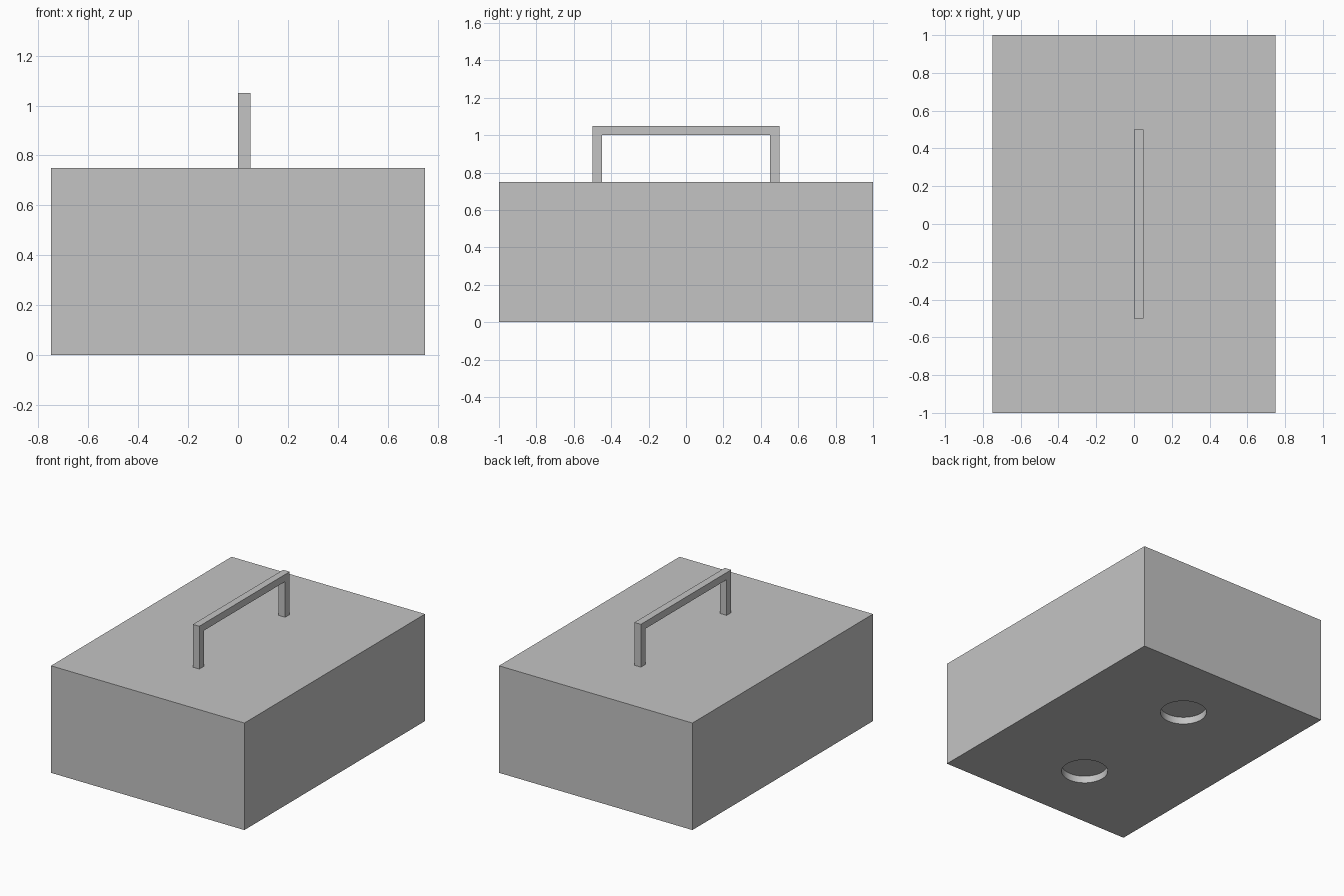
import bpy
import bmesh
from mathutils import Matrix, Vector

cube = bpy.data.objects.get("Cube")
if cube:
    bpy.data.objects.remove(cube, do_unlink=True)

GREY = (0.55, 0.55, 0.55, 1.0)
grey = bpy.data.materials.new("plain_grey")
grey.use_nodes = True
grey.diffuse_color = GREY
grey.node_tree.nodes["Principled BSDF"].inputs["Base Color"].default_value = GREY


def make_object(name, bm):
    """Turn a bmesh into a grey object in the scene."""
    bmesh.ops.recalc_face_normals(bm, faces=bm.faces[:])
    mesh = bpy.data.meshes.new(name)
    bm.to_mesh(mesh)
    bm.free()
    mesh.materials.append(grey)
    obj = bpy.data.objects.new(name, mesh)
    bpy.context.collection.objects.link(obj)
    return obj


def box(name, size, center):
    bm = bmesh.new()
    bmesh.ops.create_cube(bm, size=1, matrix=Matrix.Translation(center) @ Matrix.Diagonal((*size, 1)))
    return make_object(name, bm)


# Body block
WIDTH, LENGTH, HEIGHT = 1.5, 2.0, 0.75
body = box("body", (WIDTH, LENGTH, HEIGHT), (0, 0, HEIGHT / 2))

# Two shallow round recesses in the underside
RADIUS, DEPTH = 0.15, 0.05
for side, label in ((-1, "front"), (1, "back")):
    bm = bmesh.new()
    bmesh.ops.create_cone(bm, cap_ends=True, segments=64, radius1=RADIUS, radius2=RADIUS,
                          depth=2 * DEPTH, matrix=Matrix.Translation((0, side * 0.5, 0)))
    cutter = make_object(label + "_recess_cutter", bm)
    cutter.hide_render = True
    cutter.hide_set(True)
    cut = body.modifiers.new(label + "_recess", "BOOLEAN")
    cut.operation = "DIFFERENCE"
    cut.solver = "EXACT"
    cut.object = cutter

# Apply the cuts, then drop the cutters
bpy.context.view_layer.objects.active = body
body.select_set(True)
for name in [m.name for m in body.modifiers]:
    cutter = body.modifiers[name].object
    bpy.ops.object.modifier_apply(modifier=name)
    bpy.data.objects.remove(cutter, do_unlink=True)
bpy.ops.object.shade_smooth_by_angle(angle=0.5)

# Handle: a square-section bracket extruded from its side profile
BAR, REACH, TOP = 0.05, 0.5, 1.05
half = [(REACH, HEIGHT), (REACH, TOP)]
inner = [(REACH - BAR, TOP - BAR), (REACH - BAR, HEIGHT)]
profile = ([(-y, z) for y, z in half] + half[::-1]
           + inner[::-1] + [(-y, z) for y, z in inner])
bm = bmesh.new()
face = bm.faces.new([bm.verts.new((0, y, z)) for y, z in profile])
swept = bmesh.ops.extrude_face_region(bm, geom=[face])["geom"]
bmesh.ops.translate(bm, vec=Vector((BAR, 0, 0)),
                    verts=[v for v in swept if isinstance(v, bmesh.types.BMVert)])
make_object("handle", bm)
